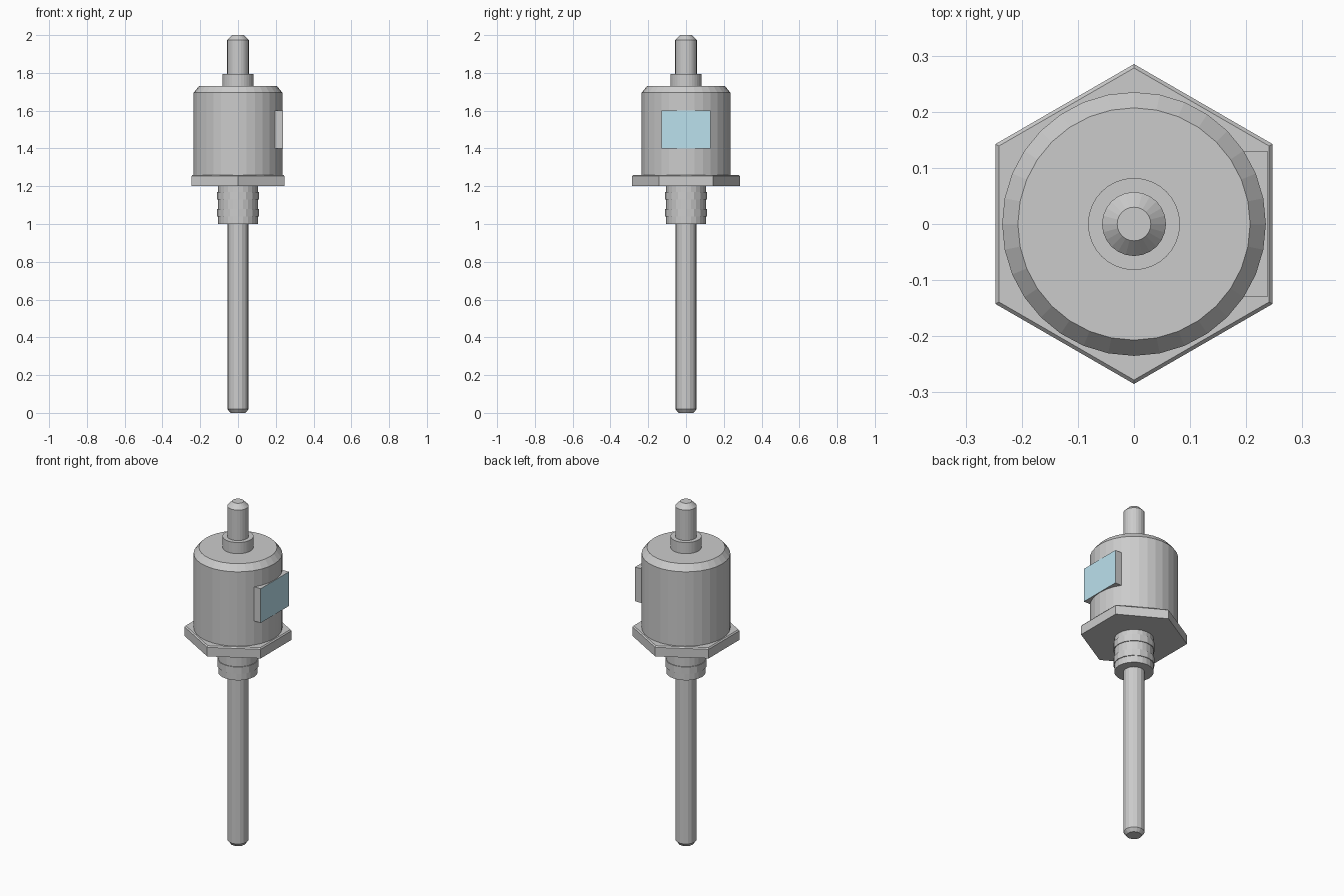
import bpy, bmesh
from math import cos, sin, pi

if "Cube" in bpy.data.objects:
    bpy.data.objects.remove(bpy.data.objects["Cube"])


def lathe(name, profile, sides, turn=0.0):
    """Closed flat-shaded solid from (radius, z) points listed bottom to top."""
    bm = bmesh.new()
    rings = [[bm.verts.new((r * cos(turn + 2 * pi * i / sides),
                            r * sin(turn + 2 * pi * i / sides), z))
              for i in range(sides)] for r, z in profile]
    for low, high in zip(rings, rings[1:]):
        for i in range(sides):
            j = (i + 1) % sides
            bm.faces.new((low[i], low[j], high[j], high[i]))
    bm.faces.new(rings[0][::-1])
    bm.faces.new(rings[-1])
    mesh = bpy.data.meshes.new(name)
    bm.to_mesh(mesh)
    bm.free()
    obj = bpy.data.objects.new(name, mesh)
    bpy.context.collection.objects.link(obj)
    return obj


# Long probe rod with chamfered tip
lathe("probe_rod", [(0.04, 0), (0.056, 0.02), (0.056, 1.0)], 16)

# Threaded neck with two raised rings
lathe("neck", [(0.105, 1.0), (0.105, 1.2)], 24)
for n, z in enumerate((1.04, 1.13)):
    lathe(f"thread_ring_{n + 1}", [(0.11, z), (0.11, z + 0.04)], 16)

# Hexagonal flange, corners on the y axis
lathe("hex_flange", [(0.285, 1.2), (0.285, 1.253), (0.278, 1.26)], 6, pi / 6)

# Main housing with chamfered top edge
lathe("housing", [(0.235, 1.26), (0.235, 1.695), (0.207, 1.73)], 32)

# Collar and chamfered pin on top
lathe("collar", [(0.082, 1.73), (0.082, 1.795)], 32)
lathe("top_pin", [(0.057, 1.795), (0.057, 1.973), (0.03, 2.0)], 24)

# Side label pad: grey block with a blue outer face
bpy.ops.mesh.primitive_cube_add(size=1, location=(0.214, 0, 1.5))
pad = bpy.context.object
pad.name = "label_pad"
pad.scale = (0.048, 0.26, 0.2)
bpy.ops.object.transform_apply(location=False, rotation=False, scale=True)
for label, colour in (("pad_grey", (0.6, 0.6, 0.6, 1)), ("label_blue", (0.5, 0.75, 0.85, 1))):
    mat = bpy.data.materials.new(label)
    mat.diffuse_color = colour
    mat.use_nodes = True
    mat.node_tree.nodes["Principled BSDF"].inputs["Base Color"].default_value = mat.diffuse_color
    pad.data.materials.append(mat)
for face in pad.data.polygons:
    face.material_index = int(face.normal.x > 0.9)
